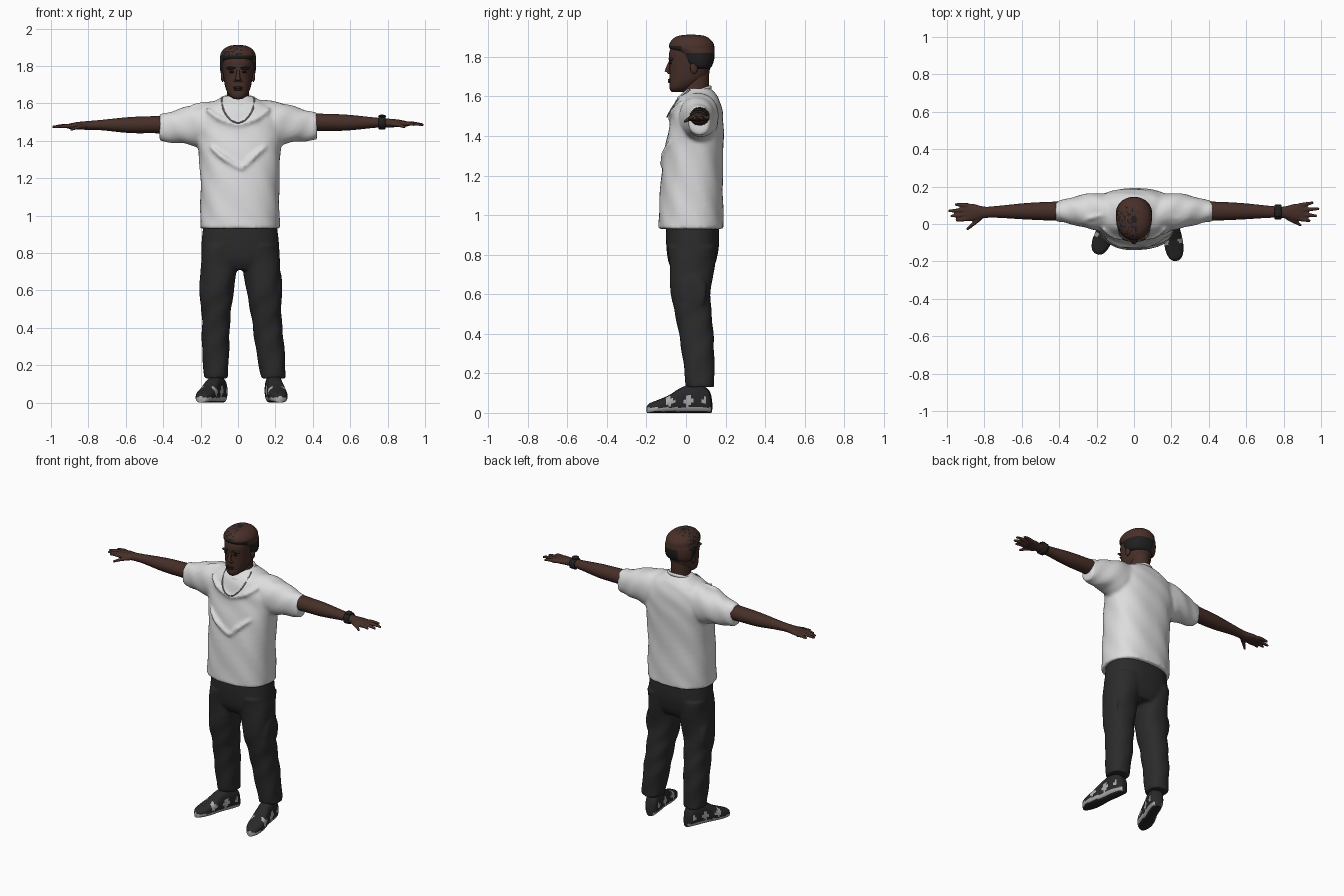
import bpy, bmesh, math, random
from mathutils import Vector as V

random.seed(4)
if "Cube" in bpy.data.objects:
    bpy.data.objects.remove(bpy.data.objects["Cube"])


def material(name, r, g, b):
    m = bpy.data.materials.new(name)
    m.use_nodes = True
    m.diffuse_color = (r, g, b, 1)
    node = m.node_tree.nodes["Principled BSDF"]
    node.inputs["Base Color"].default_value = (r, g, b, 1)
    node.inputs["Roughness"].default_value = 0.9
    return m


SKIN = material("brown skin", .062, .028, .021)
HAIR = material("brown hair", .068, .029, .022)
BLACK = material("black", .014, .014, .015)
LIPS = material("dark lips", .035, .015, .013)
WHITE = material("white cotton", .72, .72, .73)
CHAIN = material("grey metal", .35, .35, .36)
CLOTH = material("charcoal cloth", .024, .024, .025)
SHOE = material("shoe black", .022, .022, .024)
LIGHT = material("shoe grey", .42, .42, .43)


# Ring helpers: a ring is a centre and two half-axis vectors
def level(z, cx, rx, front, back):
    return V((cx, (front + back) / 2, z)), V((rx, 0, 0)), V((0, (back - front) / 2, 0))


def upright(x, y, z, ry, rz):
    return V((x, y, z)), V((0, ry, 0)), V((0, 0, rz))


def catmull(p, t):
    a, b, c, d = p
    return (2 * b + (c - a) * t + (2 * a - 5 * b + 4 * c - d) * t * t
            + (3 * b - a - 3 * c + d) * t ** 3) / 2


def loft(bm, rings, seg=32, power=2, steps=4, fold=0, waves=3):
    """Skin a smooth closed body over the rings."""
    last = len(rings) - 1
    fine = []
    for i in range(last):
        near = [rings[min(max(j, 0), last)] for j in range(i - 1, i + 3)]
        fine += [[catmull([r[k] for r in near], s / steps) for k in range(3)] for s in range(steps)]
    fine.append(rings[-1])
    loops = []
    for n, (c, u, v) in enumerate(fine):
        loop = []
        for j in range(seg):
            a = math.tau * j / seg
            ca, sa = math.cos(a), math.sin(a)
            x = math.copysign(abs(ca) ** (2 / power), ca)
            y = math.copysign(abs(sa) ** (2 / power), sa)
            f = 1 + fold * math.sin(waves * a + n * 1.1)
            loop.append(bm.verts.new(c + (u * x + v * y) * f))
        loops.append(loop)
    for a, b in zip(loops, loops[1:]):
        for j in range(seg):
            k = (j + 1) % seg
            bm.faces.new((a[j], a[k], b[k], b[j]))
    bm.faces.new(loops[0])
    bm.faces.new(loops[-1])


def tube(bm, points, radii, seg=12, flat=1):
    """Round limb through the points."""
    pts = [V(p) for p in points]
    d = (pts[-1] - pts[0]).normalized()
    side = d.cross(V((0, 0, 1)) if abs(d.z) < .9 else V((1, 0, 0))).normalized()
    up = side.cross(d)
    rings = [(p, side * r, up * r * flat) for p, r in zip(pts, radii)]
    loft(bm, rings, seg)


def blob(bm, centre, size):
    res = bmesh.ops.create_uvsphere(bm, u_segments=16, v_segments=10, radius=1)
    for v in res["verts"]:
        v.co = V(centre) + V([a * b for a, b in zip(v.co, size)])


def finish(name, bm, mats, rule=None, voxel=0, smooth=3, angle=50):
    bmesh.ops.recalc_face_normals(bm, faces=bm.faces)
    if rule:
        for f in bm.faces:
            f.material_index = rule(f.calc_center_median(), f.normal)
    me = bpy.data.meshes.new(name)
    bm.to_mesh(me)
    bm.free()
    ob = bpy.data.objects.new(name, me)
    bpy.context.collection.objects.link(ob)
    for m in mats:
        me.materials.append(m)
    bpy.ops.object.select_all(action="DESELECT")
    ob.select_set(True)
    bpy.context.view_layer.objects.active = ob
    bpy.ops.object.shade_smooth_by_angle(angle=math.radians(angle))
    if voxel:
        r = ob.modifiers.new("merge", "REMESH")
        r.mode, r.voxel_size, r.use_smooth_shade = "VOXEL", voxel, True
        s = ob.modifiers.new("relax", "SMOOTH")
        s.iterations = smooth
    return ob


# Shirt: body, two sleeves and raised folds, merged
bm = bmesh.new()
loft(bm, [level(*r) for r in (
    (.93, .01, .213, -.14, .19), (1.05, .01, .211, -.135, .188), (1.2, .01, .211, -.125, .186),
    (1.35, .008, .22, -.105, .19), (1.45, .005, .232, -.083, .19), (1.53, .003, .222, -.07, .184),
    (1.59, .002, .17, -.045, .165), (1.62, 0, .11, -.015, .145), (1.64, 0, .078, .005, .125))],
    seg=64, power=2.4, fold=.012, waves=7)
for s in (-1, 1):
    dx, dz = (.008, 0) if s > 0 else (-.004, -.008)
    loft(bm, [upright(s * x + dx, y, z + dz, ry, rz) for x, y, z, ry, rz in (
        (.08, .06, 1.53, .09, .09), (.19, .067, 1.495, .1, .115), (.28, .07, 1.49, .085, .098),
        (.36, .07, 1.48, .064, .082), (.415, .067, 1.478, .054, .072))], power=2.2, fold=.03)
    tube(bm, [(s * .15, -.085, 1.37), (s * .08, -.115, 1.31), (.02, -.127, 1.25)], (.006, .012, .006))
    tube(bm, [(s * .17, -.03, 1.57), (s * .1, -.072, 1.52), (0, -.082, 1.48)], (.008, .012, .008))
    tube(bm, [(s * .16, .05, 1.605), (s * .24, .03, 1.585), (s * .3, .0, 1.53)], (.007, .011, .006))
finish("shirt", bm, [WHITE], voxel=.011, smooth=3)

# Collar rib, tipped down at the front
bm = bmesh.new()
N = 40
rim = []
for i in range(N):
    a = math.tau * i / N
    out = V((math.cos(a), math.sin(a), 0))
    c = V((out.x * .08, .042 + out.y * .08, 1.617 + out.y * .028))
    rim.append([bm.verts.new(c + out * .008 * math.cos(b) + V((0, 0, .011 * math.sin(b))))
                for b in (math.tau * k / 8 for k in range(8))])
for i in range(N):
    for k in range(8):
        a, b = rim[i], rim[(i + 1) % N]
        m = (k + 1) % 8
        bm.faces.new((a[k], b[k], b[m], a[m]))
finish("collar", bm, [WHITE])

# Necklace
cu = bpy.data.curves.new("necklace", "CURVE")
cu.dimensions, cu.bevel_depth, cu.bevel_resolution = "3D", .004, 2
sp = cu.splines.new("NURBS")
half = [(.085, .02, 1.635), (.09, -.045, 1.585), (.06, -.084, 1.52)]
path = half + [(0, -.1, 1.485)] + [(-x, y, z) for x, y, z in reversed(half)]
sp.points.add(len(path) - 1)
for p, co in zip(sp.points, path):
    p.co = (*co, 1)
sp.use_endpoint_u = True
cu.materials.append(CHAIN)
bpy.context.collection.objects.link(bpy.data.objects.new("necklace", cu))

# Trousers: hips, two legs and side pockets, merged
bm = bmesh.new()
loft(bm, [level(*r) for r in (
    (.96, .011, .195, -.1, .165), (.85, .012, .207, -.1, .167),
    (.76, .013, .204, -.088, .15), (.71, .013, .17, -.06, .125))], seg=48, power=2.4)
legs = {
    "right": ((.84, -.088, .105, -.09, .16), (.6, -.112, .09, -.075, .125), (.45, -.117, .076, -.045, .135),
              (.3, -.12, .073, -.02, .143), (.13, -.117, .064, 0, .143)),
    "left": ((.84, .113, .105, -.09, .16), (.6, .138, .093, -.075, .125), (.45, .153, .08, -.045, .135),
             (.3, .17, .077, -.02, .143), (.13, .19, .066, 0, .143))}
for rings in legs.values():
    loft(bm, [level(*r) for r in rings], power=2.3, steps=6, fold=.028)
for x in (-.19, .22):
    blob(bm, (x, .035, .61), (.017, .07, .1))
finish("trousers", bm, [CLOTH], voxel=.01, smooth=2)

# Shoes: dark upper with grey patches, grey rim and dark tread
for name, heel, toe in (("left_shoe", (.178, .125), (.226, -.197)), ("right_shoe", (-.085, .125), (-.2, -.16))):
    bm = bmesh.new()
    h = V((*heel, 0))
    d = V((*toe, 0)) - h
    side = d.normalized().cross(V((0, 0, 1)))
    loft(bm, [(h + d * t + V((0, 0, top / 2)), side * w, V((0, 0, top / 2))) for t, w, top in (
        (0, .022, .07), (.06, .038, .12), (.25, .045, .145), (.45, .044, .13),
        (.65, .05, .09), (.82, .048, .066), (.95, .033, .05), (1, .012, .036))],
        seg=40, power=2.9, steps=5)

    def shoe_rule(c, n):
        t = (c - h).dot(d) / d.length_squared
        if n.z < -.75:
            return 0
        patch = math.sin(t * 21) + .6 * math.sin(c.z * 130) > .35
        return int(c.z < .027 or (.03 < c.z < .085 and .08 < t < .72 and patch))
    finish(name, bm, [SHOE, LIGHT], shoe_rule)

# Arms and hands with spread fingers
tips = {1: ((.965, .115), (.997, .082), (.985, .043), (.95, .016), (.9, -.008)),
        -1: ((.965, .105), (1, .07), (.987, .042), (.96, .02), (.9, -.03))}
for s, name, dz in ((1, "left_arm", 0), (-1, "right_arm", -.013)):
    bm = bmesh.new()
    loft(bm, [upright(s * x, y, z + dz, ry, rz) for x, y, z, ry, rz in (
        (.3, .07, 1.5, .052, .05), (.45, .069, 1.499, .05, .046), (.58, .068, 1.497, .044, .043),
        (.73, .065, 1.497, .032, .028), (.8, .062, 1.495, .031, .024),
        (.86, .062, 1.493, .046, .02), (.905, .063, 1.49, .044, .014))], seg=24)
    for i, (x, y) in enumerate(tips[s]):
        thumb = i == 4
        base = V((s * (.82 if thumb else .885), .035 if thumb else .098 - i * .023, 1.49 + dz))
        end = V((s * (x - .006), y, (1.472 if thumb else 1.486) + dz))
        tube(bm, [base, (base + end) / 2 + V((0, 0, .004)), end], (.014, .011, .007))
    finish(name, bm, [SKIN], voxel=.005, smooth=2)

# Wrist watch
bm = bmesh.new()
loft(bm, [upright(x, .064, 1.496, .037 + e, .032 + e) for x, e in
          ((.752, 0), (.756, .004), (.784, .004), (.788, 0))], seg=24, steps=1)
blob(bm, (.77, .06, 1.531), (.021, .024, .009))
finish("watch", bm, [BLACK])

# Neck
bm = bmesh.new()
loft(bm, [level(*r) for r in ((1.55, 0, .085, -.04, .12), (1.59, 0, .072, -.034, .125),
                              (1.63, 0, .06, -.012, .117), (1.74, 0, .058, -.01, .118))])
finish("neck", bm, [SKIN])

# Head with nose, brow ridge and ears
bm = bmesh.new()
loft(bm, [level(z, 0, *r) for z, *r in (
    (1.622, .02, -.072, -.02), (1.64, .045, -.083, .02), (1.67, .062, -.084, .07),
    (1.7, .071, -.084, .105), (1.74, .077, -.083, .122), (1.78, .081, -.085, .134),
    (1.82, .083, -.085, .138), (1.86, .078, -.068, .13), (1.89, .05, -.03, .1))], seg=40, power=2.25)
tube(bm, [(0, -.08, 1.775), (0, -.09, 1.745), (0, -.094, 1.722)], (.008, .011, .015))
for s in (-1, 1):
    blob(bm, (s * .013, -.085, 1.721), (.01, .011, .008))
    blob(bm, (s * .082, .04, 1.745), (.01, .019, .031))
    blob(bm, (s * .034, -.075, 1.788), (.028, .012, .009))
finish("head", bm, [SKIN])

# Eyes, brows and lips
bm = bmesh.new()
for s in (-1, 1):
    blob(bm, (s * .033, -.079, 1.768), (.015, .006, .005))
    blob(bm, (s * .035, -.084, 1.79), (.024, .005, .004))
finish("eyes_and_brows", bm, [BLACK])
bm = bmesh.new()
for z in (1.684, 1.674):
    blob(bm, (0, -.083, z), (.026, .008, .006))
finish("lips", bm, [LIPS])

# Hair cap: dark band at the sides and hairline, brown crown with dark flecks
bm = bmesh.new()
loft(bm, [level(z, 0, *r) for z, *r in (
    (1.742, .078, .01, .122), (1.755, .09, -.005, .132), (1.785, .096, -.028, .142), (1.82, .097, -.048, .145),
    (1.842, .096, -.082, .144), (1.868, .092, -.083, .139), (1.893, .073, -.064, .118),
    (1.907, .046, -.035, .09), (1.912, .015, .005, .045))], seg=56, power=2.15)


def hair_rule(c, n):
    if c.z < 1.822:
        return int(c.x > -.03 or c.y < .08)
    if c.y < -.02 and c.z < 1.858:
        return 1
    return int(c.x < .02 and c.y < .09 and random.random() < .3)


finish("hair", bm, [HAIR, BLACK], hair_rule)
